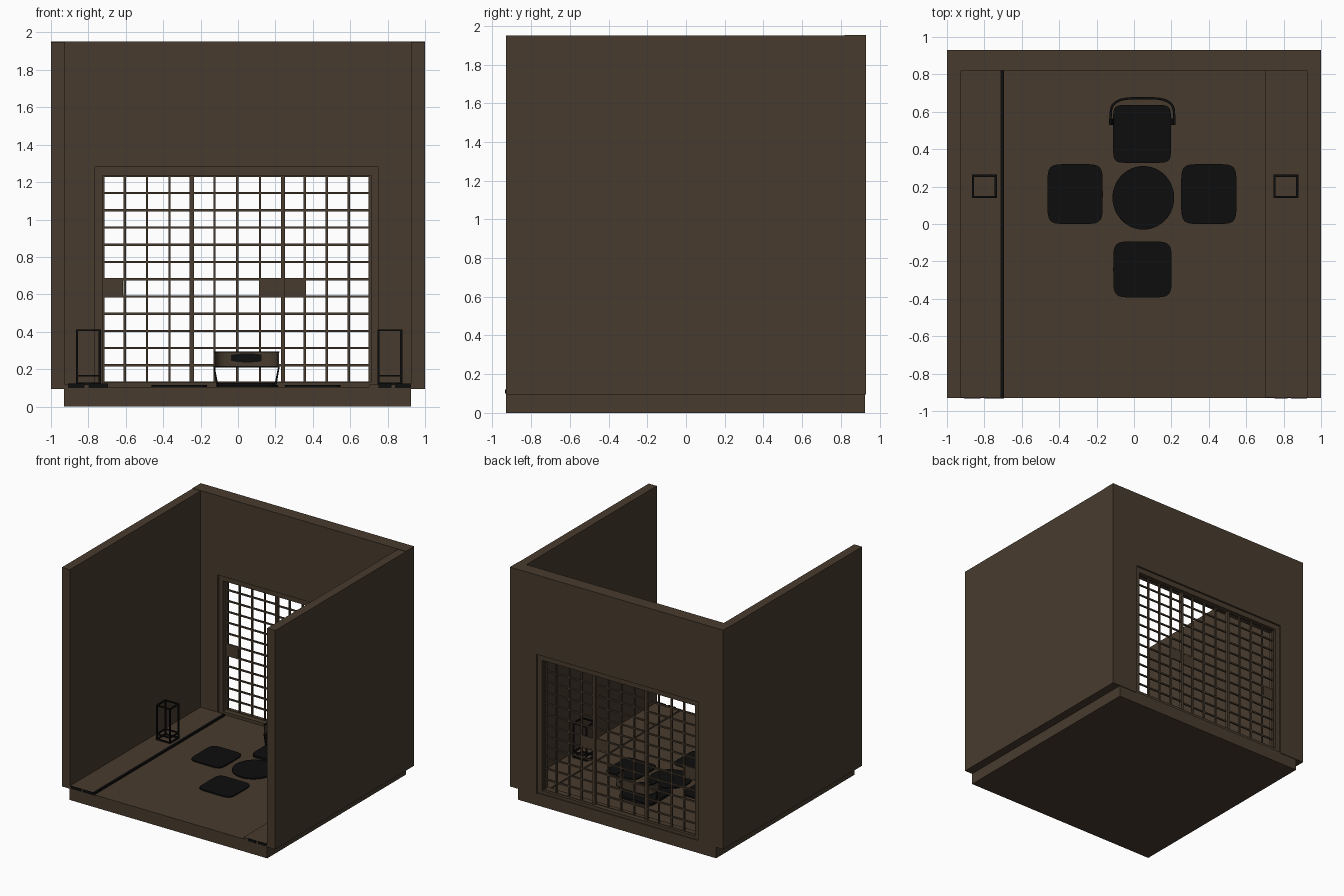
import bpy, bmesh, math

if "Cube" in bpy.data.objects:
    bpy.data.objects.remove(bpy.data.objects["Cube"])

def material(name, c):
    m = bpy.data.materials.new(name)
    m.diffuse_color = (*c, 1)
    m.use_nodes = True
    m.node_tree.nodes["Principled BSDF"].inputs["Base Color"].default_value = m.diffuse_color
    return m

BROWN = material("dark_wood_brown", (0.064, 0.044, 0.027))
BLACK = material("black", (0.004, 0.004, 0.004))

def finish(name, bm, mat):
    bmesh.ops.recalc_face_normals(bm, faces=bm.faces)
    me = bpy.data.meshes.new(name)
    bm.to_mesh(me)
    bm.free()
    me.materials.append(mat)
    ob = bpy.data.objects.new(name, me)
    bpy.context.collection.objects.link(ob)
    return ob

def add_box(bm, x0, x1, y0, y1, z0, z1):
    r = bmesh.ops.create_cube(bm, size=1)
    for v in r["verts"]:
        v.co.x = x1 if v.co.x > 0 else x0
        v.co.y = y1 if v.co.y > 0 else y0
        v.co.z = z1 if v.co.z > 0 else z0

def boxes(name, mat, *dims):
    bm = bmesh.new()
    for d in dims:
        add_box(bm, *d)
    return finish(name, bm, mat)

def extrude(name, mat, pts, vec):
    bm = bmesh.new()
    f = bm.faces.new([bm.verts.new(p) for p in pts])
    r = bmesh.ops.extrude_face_region(bm, geom=[f], use_keep_orig=True)
    bmesh.ops.translate(bm, vec=vec, verts=[g for g in r["geom"] if isinstance(g, bmesh.types.BMVert)])
    return finish(name, bm, mat)

# Floor slab and side walls
boxes("floor_slab", BROWN, (-0.93, 0.925, -0.93, 0.925, 0, 0.105))
boxes("left_wall", BROWN, (-1, -0.925, -0.93, 0.82, 0.095, 1.95))
boxes("right_wall", BROWN, (0.925, 1, -0.93, 0.82, 0.095, 1.95))

# Back wall with a wide doorway
prof = [(-1, .095), (-1, 1.953), (1, 1.953), (1, .095), (.75, .095), (.75, 1.28), (-.765, 1.28), (-.765, .095)]
extrude("back_wall", BROWN, [(x, 0.82, z) for x, z in prof], (0, 0.11, 0))

# Raised floor borders beside the walls, with black edging
boxes("left_floor_border", BROWN, (-0.925, -0.70, -0.928, 0.82, 0.10, 0.118))
boxes("right_floor_border", BROWN, (0.70, 0.925, -0.928, 0.82, 0.10, 0.118))
boxes("left_border_edging", BLACK, (-0.713, -0.694, -0.93, 0.82, 0.10, 0.121))
boxes("border_end_trim", BLACK,
      (-0.91, -0.82, -0.934, -0.927, 0.10, 0.122), (-0.80, -0.694, -0.934, -0.927, 0.10, 0.122),
      (0.75, 0.82, -0.934, -0.927, 0.10, 0.122), (0.84, 0.925, -0.934, -0.927, 0.10, 0.122))

# Door frame
boxes("door_frame", BROWN,
      (-0.765, -0.725, 0.835, 0.915, 0.10, 1.28), (0.71, 0.75, 0.835, 0.915, 0.10, 1.28),
      (-0.725, 0.71, 0.835, 0.915, 1.235, 1.28), (-0.725, 0.71, 0.835, 0.915, 0.10, 0.13))

# Three sliding lattice screens
edges = [-0.725, -0.247, 0.24, 0.71]
for i in range(3):
    x0, x1 = edges[i], edges[i + 1]
    y = 0.87 if i == 1 else 0.885
    d = []
    for k in range(5):
        x = x0 + (x1 - x0) * k / 4
        w = 0.011 if k in (0, 4) else 0.006
        d.append((x - w, x + w, y - 0.008, y + 0.008, 0.125, 1.24))
    for k in range(13):
        z = 0.128 + k * 0.0922
        d.append((x0, x1, y - 0.006, y + 0.006, z - 0.006, z + 0.006))
    boxes("lattice_screen_%d" % (i + 1), BROWN, *d)
# Solid pull panels in the lattice
boxes("pull_panels", BROWN,
      (-0.725, -0.615, 0.878, 0.89, 0.592, 0.686), (0.115, 0.24, 0.863, 0.875, 0.592, 0.686),
      (0.24, 0.36, 0.878, 0.89, 0.592, 0.686))

# Open lantern frames
for side, cx in (("left", -0.80), ("right", 0.812)):
    x0, x1, y0, y1, t = cx - 0.067, cx + 0.067, 0.138, 0.264, 0.012
    d = [(x, x + t, y, y + t, 0.105, 0.413) for x in (x0, x1 - t) for y in (y0, y1 - t)]
    for z in (0.118, 0.16, 0.403):
        d += [(x0, x1, y, y + t, z, z + 0.01) for y in (y0, y1 - t)]
        d += [(x, x + t, y0, y1, z, z + 0.01) for x in (x0, x1 - t)]
    boxes(side + "_lantern_frame", BLACK, *d)

# Flat cushions with rounded corners, and the round mat
def pad(name, cx, cy, rx, ry, z0, z1, power):
    pts = []
    for k in range(48):
        a = 2 * math.pi * k / 48
        c, s = math.cos(a), math.sin(a)
        f = lambda v: math.copysign(abs(v) ** (2 / power), v)
        pts.append((cx + rx * f(c), cy + ry * f(s), z0))
    return extrude(name, BLACK, pts, (0, 0, z1 - z0))

pad("left_cushion", -0.315, 0.16, 0.148, 0.16, 0.10, 0.115, 6)
pad("right_cushion", 0.40, 0.16, 0.148, 0.16, 0.10, 0.115, 6)
pad("front_cushion", 0.045, -0.243, 0.156, 0.15, 0.10, 0.115, 6)
pad("chair_seat", 0.043, 0.482, 0.155, 0.155, 0.10, 0.125, 8)
pad("round_mat", 0.05, 0.14, 0.165, 0.17, 0.10, 0.115, 2)

# Curved chair back: a U-shaped band, wrapped around the seat
def u_path(off):
    rx, ry = 0.172 + off, 0.105 + off
    pts = [(0.045 + rx, 0.53)]
    for k in range(25):
        a = math.pi * k / 24
        f = lambda v: math.copysign(abs(v) ** 0.6, v)
        pts.append((0.045 + rx * f(math.cos(a)), 0.57 + ry * f(math.sin(a))))
    return pts + [(0.045 - rx, 0.53)]

def band(name, mat, inner, outer, z0, z1):
    loop = u_path(outer) + u_path(inner)[::-1]
    return extrude(name, mat, [(x, y, z0) for x, y in loop], (0, 0, z1 - z0))

band("chair_back", BROWN, -0.006, 0.002, 0.215, 0.29)
band("chair_back_top_rim", BLACK, -0.008, 0.004, 0.288, 0.295)
band("chair_back_lower_rim", BLACK, -0.008, 0.004, 0.21, 0.216)

# Dark pad on the chair back
pts = [(0.05 + 0.112 * math.cos(a), 0.666, 0.26 + 0.024 * math.sin(a))
       for a in (2 * math.pi * k / 24 for k in range(24))]
extrude("chair_back_pad", BLACK, pts, (0, 0.004, 0))

# Chair legs, tapering in toward the seat
for side, s in (("left", -1), ("right", 1)):
    p = [(0.17, 0.215), (0.178, 0.215), (0.162, 0.12), (0.152, 0.105), (0.142, 0.105), (0.152, 0.125)]
    extrude(side + "_chair_leg", BLACK, [(0.045 + s * x, 0.53, z) for x, z in p], (0, 0.035, 0))
